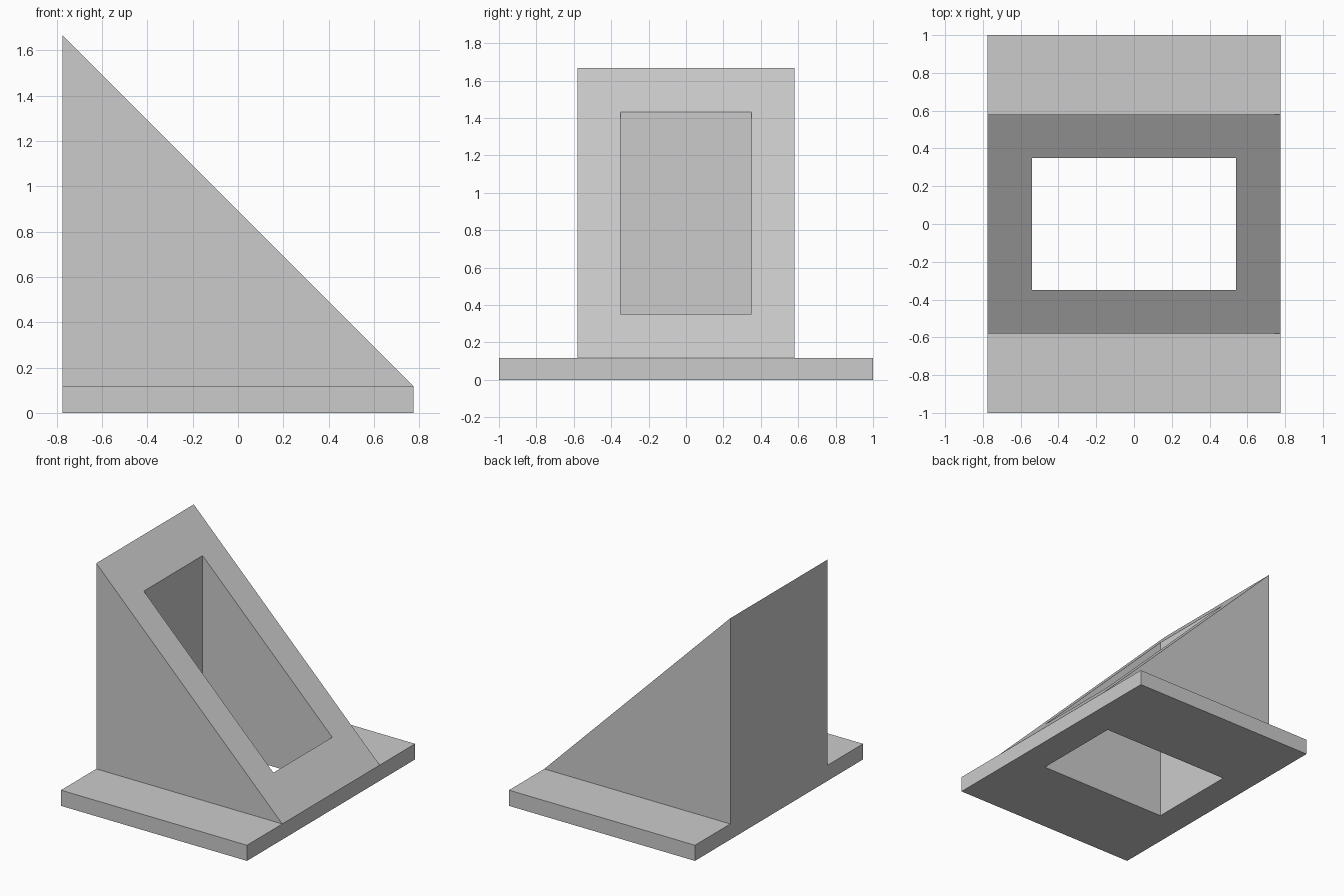
import bpy
import bmesh
from mathutils import Vector

if "Cube" in bpy.data.objects:
    bpy.data.objects.remove(bpy.data.objects["Cube"])

HALF_X, BASE_Z, TOP_Z = 0.775, 0.118, 1.667
HALF_BASE, HALF_WEDGE = 1.0, 0.58
HOLE_X, HOLE_Y = 0.54, 0.35

grey = bpy.data.materials.new("plain grey")
grey.use_nodes = True
colour = (0.6, 0.6, 0.6, 1)
grey.diffuse_color = colour
grey.node_tree.nodes["Principled BSDF"].inputs["Base Color"].default_value = colour


def prism(name, profile, half_y):
    """Extrude an x-z profile symmetrically along y."""
    bm = bmesh.new()
    face = bm.faces.new([bm.verts.new((x, -half_y, z)) for x, z in profile])
    extruded = bmesh.ops.extrude_face_region(bm, geom=[face])["geom"]
    verts = [v for v in extruded if isinstance(v, bmesh.types.BMVert)]
    bmesh.ops.translate(bm, verts=verts, vec=Vector((0, 2 * half_y, 0)))
    bmesh.ops.recalc_face_normals(bm, faces=bm.faces)
    mesh = bpy.data.meshes.new(name)
    bm.to_mesh(mesh)
    bm.free()
    mesh.materials.append(grey)
    obj = bpy.data.objects.new(name, mesh)
    bpy.context.collection.objects.link(obj)
    return obj


def rectangle(half_x, low, high):
    return [(-half_x, low), (half_x, low), (half_x, high), (-half_x, high)]


def cut(target, cutter):
    mod = target.modifiers.new("opening", "BOOLEAN")
    mod.operation = "DIFFERENCE"
    mod.solver = "EXACT"
    mod.object = cutter
    bpy.context.view_layer.objects.active = target
    bpy.ops.object.modifier_apply(modifier=mod.name)


# Flat base and the sloped block standing on it
base = prism("base_plate", rectangle(HALF_X, 0, BASE_Z), HALF_BASE)
wedge = prism("sloped_block",
              [(-HALF_X, BASE_Z), (HALF_X, BASE_Z), (-HALF_X, TOP_Z)], HALF_WEDGE)

# Rectangular opening straight down through both parts
cutter = prism("opening_cutter", rectangle(HOLE_X, -1, 2), HOLE_Y)
cutter.hide_render = True
for part in (base, wedge):
    cut(part, cutter)
bpy.data.objects.remove(cutter)
